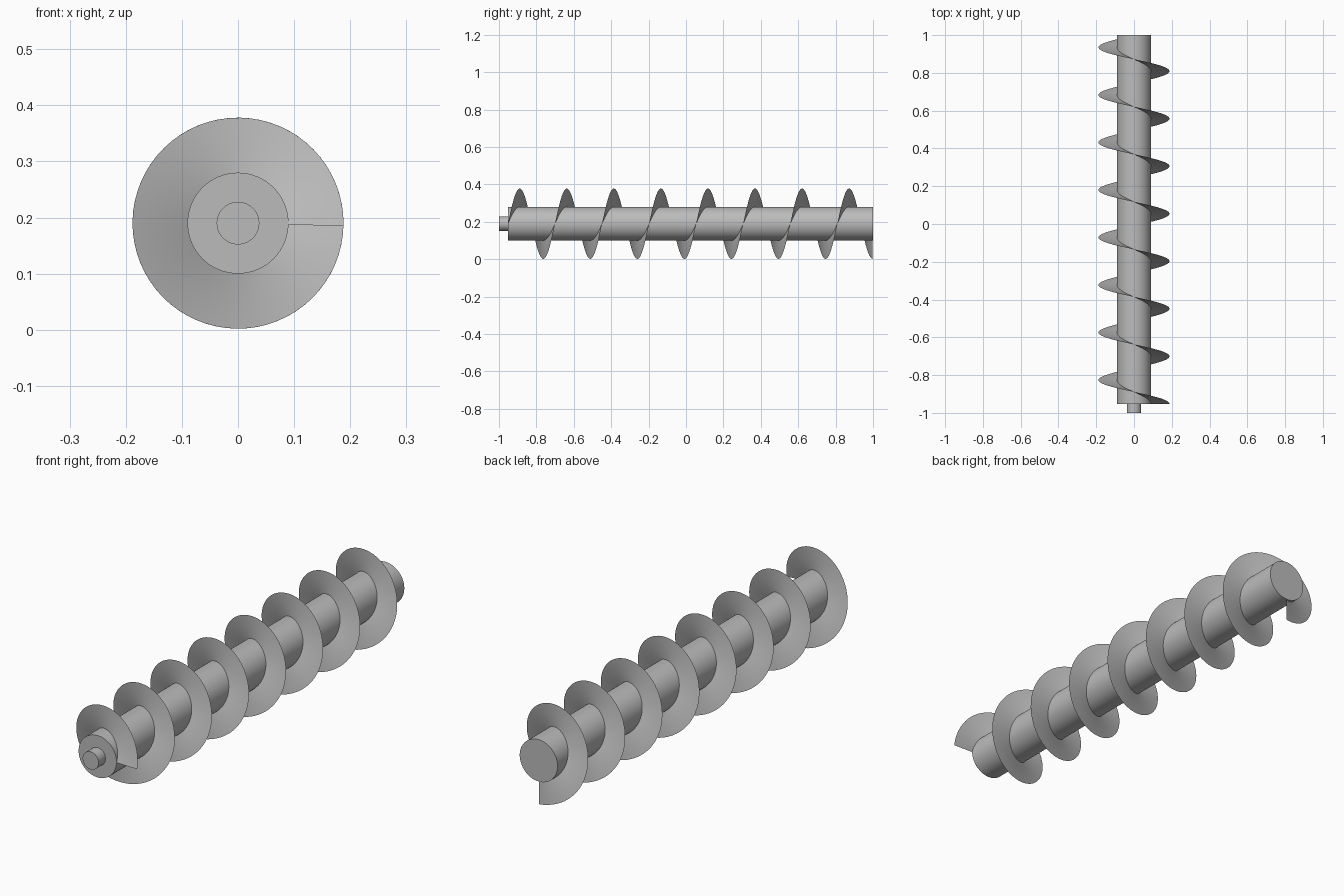
import bpy, bmesh, math

if "Cube" in bpy.data.objects:
    bpy.data.objects.remove(bpy.data.objects["Cube"], do_unlink=True)

AXIS_Z = 0.19
SHAFT_R, FLIGHT_R, STUB_R = 0.09, 0.188, 0.038
FRONT, BACK = -0.953, 1.0

steel = bpy.data.materials.new("steel grey")
steel.use_nodes = True
colour = (0.5, 0.5, 0.5, 1)
steel.diffuse_color = colour
steel.node_tree.nodes["Principled BSDF"].inputs["Base Color"].default_value = colour


def smooth(obj):
    bpy.ops.object.select_all(action="DESELECT")
    bpy.context.view_layer.objects.active = obj
    obj.select_set(True)
    bpy.ops.object.shade_smooth_by_angle(angle=math.radians(35))


def rod(name, radius, y0, y1):
    bpy.ops.mesh.primitive_cylinder_add(
        vertices=64, radius=radius, depth=y1 - y0,
        location=(0, (y0 + y1) / 2, AXIS_Z), rotation=(math.pi / 2, 0, 0))
    obj = bpy.context.object
    obj.name = name
    obj.data.materials.append(steel)
    smooth(obj)


def helix_flight(name, turns, start, steps_per_turn=64):
    """Thin helical blade swept along the shaft."""
    bm = bmesh.new()
    steps = int(turns * steps_per_turn)
    previous = None
    for i in range(steps + 1):
        t = i / steps
        a = start + t * (turns * math.tau - start)
        y = FRONT + t * (BACK - 0.002 - FRONT)
        edge = [bm.verts.new((r * math.cos(a), y, AXIS_Z + r * math.sin(a)))
                for r in (SHAFT_R - 0.002, (SHAFT_R + FLIGHT_R) / 2, FLIGHT_R)]
        if previous:
            for k in range(2):
                bm.faces.new((previous[k], previous[k + 1], edge[k + 1], edge[k]))
        previous = edge
    mesh = bpy.data.meshes.new(name)
    bm.to_mesh(mesh)
    bm.free()
    mesh.materials.append(steel)
    obj = bpy.data.objects.new(name, mesh)
    bpy.context.collection.objects.link(obj)
    smooth(obj)


# Main shaft, drive stub at the front, and the spiral blade
rod("shaft", SHAFT_R, FRONT, BACK)
rod("drive_stub", STUB_R, -1.0, FRONT + 0.01)
helix_flight("spiral_flight", turns=7.75, start=math.radians(-1.6))
